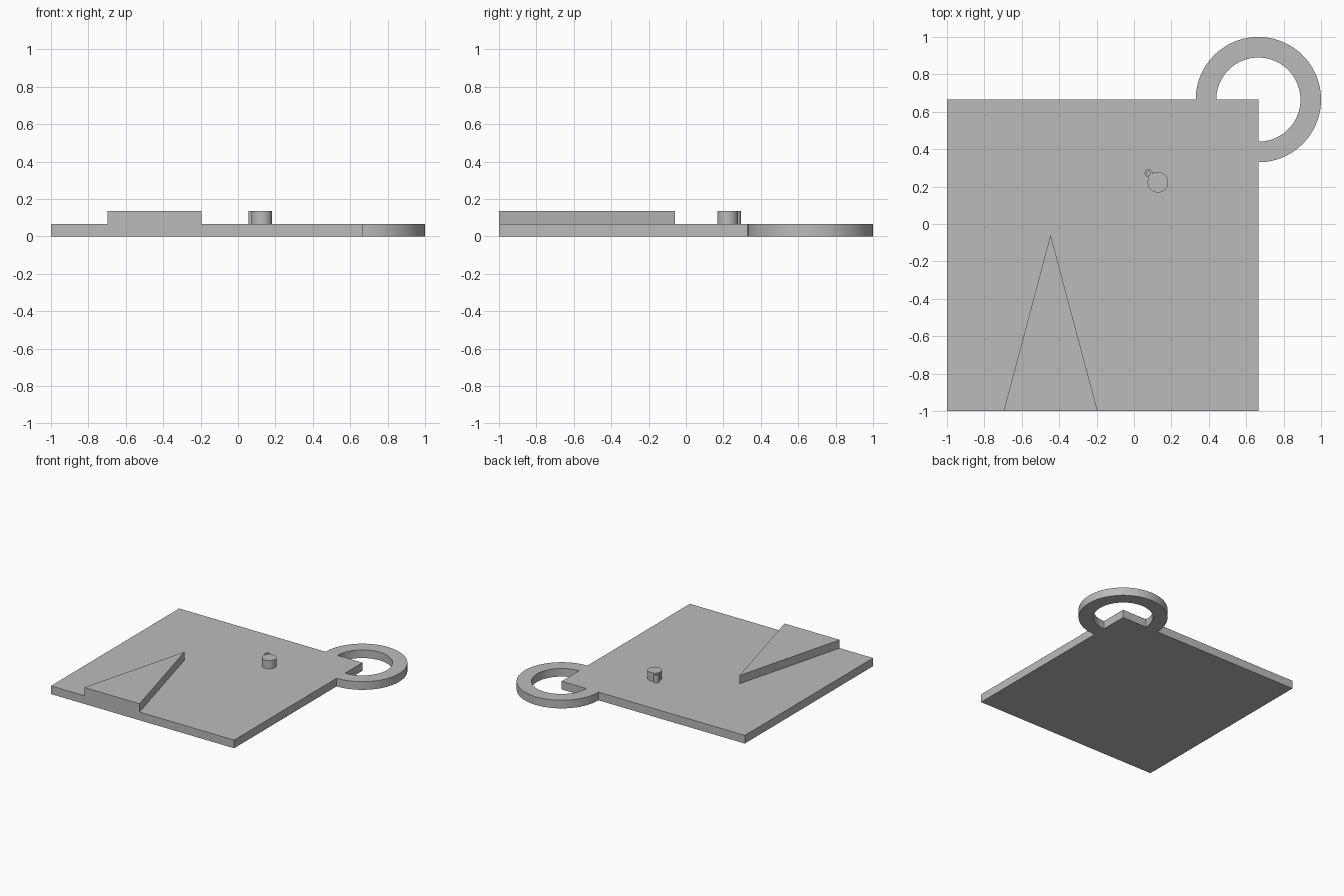
import bpy
import bmesh
from math import pi, radians
from mathutils import Matrix, Vector

cube = bpy.data.objects.get("Cube")
if cube:
    bpy.data.objects.remove(cube, do_unlink=True)

# One plain grey for everything
grey = bpy.data.materials.new("plain_grey")
grey.use_nodes = True
colour = (0.5, 0.5, 0.5, 1)
grey.diffuse_color = colour
grey.node_tree.nodes["Principled BSDF"].inputs["Base Color"].default_value = colour

BASE_TOP = 0.067
RELIEF_TOP = 0.135
EDGE = 0.665          # right and back edge of the plate


def finish(name, bm):
    bmesh.ops.recalc_face_normals(bm, faces=bm.faces)
    mesh = bpy.data.meshes.new(name)
    bm.to_mesh(mesh)
    bm.free()
    mesh.materials.append(grey)
    obj = bpy.data.objects.new(name, mesh)
    bpy.context.collection.objects.link(obj)
    bpy.ops.object.select_all(action="DESELECT")
    obj.select_set(True)
    bpy.context.view_layer.objects.active = obj
    bpy.ops.object.shade_smooth_by_angle(angle=radians(30))
    return obj


def prism(name, outline, bottom, top):
    bm = bmesh.new()
    face = bm.faces.new([bm.verts.new((x, y, bottom)) for x, y in outline])
    lid = bmesh.ops.extrude_face_region(bm, geom=[face], use_keep_orig=True)
    verts = [g for g in lid["geom"] if isinstance(g, bmesh.types.BMVert)]
    bmesh.ops.translate(bm, verts=verts, vec=(0, 0, top - bottom))
    return finish(name, bm)


def ring(name, centre, inner, outer, bottom, top, start, sweep, steps):
    """Sweep a rectangular section about a vertical axis."""
    bm = bmesh.new()
    section = [(inner, bottom), (outer, bottom), (outer, top), (inner, top)]
    verts = [bm.verts.new((r, 0, z)) for r, z in section]
    edges = [bm.edges.new((verts[i - 1], verts[i])) for i in range(len(verts))]
    bmesh.ops.spin(bm, geom=verts + edges, cent=(0, 0, 0), axis=(0, 0, 1),
                   angle=sweep, steps=steps)
    if sweep < 2 * pi:
        bmesh.ops.holes_fill(bm, edges=[e for e in bm.edges if e.is_boundary], sides=4)
    else:
        bmesh.ops.remove_doubles(bm, verts=bm.verts, dist=0.0001)
    place = Matrix.Translation(Vector((*centre, 0))) @ Matrix.Rotation(start, 4, "Z")
    bm.transform(place)
    return finish(name, bm)


def cylinder(name, centre, radius, bottom, top):
    bm = bmesh.new()
    bmesh.ops.create_cone(bm, cap_ends=True, segments=48, radius1=radius,
                          radius2=radius, depth=top - bottom,
                          matrix=Matrix.Translation((*centre, (bottom + top) / 2)))
    return finish(name, bm)


# Square plate
prism("base_plate", [(-1, -1), (EDGE, -1), (EDGE, EDGE), (-1, EDGE)], 0, BASE_TOP)

# Hanging loop wrapped around the back left corner
ring("hanging_loop", (EDGE, EDGE), 0.225, 0.335, 0, BASE_TOP, -pi / 2, 1.5 * pi, 72)

# Raised triangle flush with the front edge
prism("raised_triangle", [(-0.697, -1), (-0.195, -1), (-0.446, -0.058)],
      BASE_TOP, RELIEF_TOP)

# Round stud with a tiny eyelet beside it
cylinder("round_stud", (0.128, 0.223), 0.055, BASE_TOP, RELIEF_TOP)
ring("stud_eyelet", (0.078, 0.272), 0.011, 0.021, BASE_TOP, RELIEF_TOP, 0, 2 * pi, 32)
